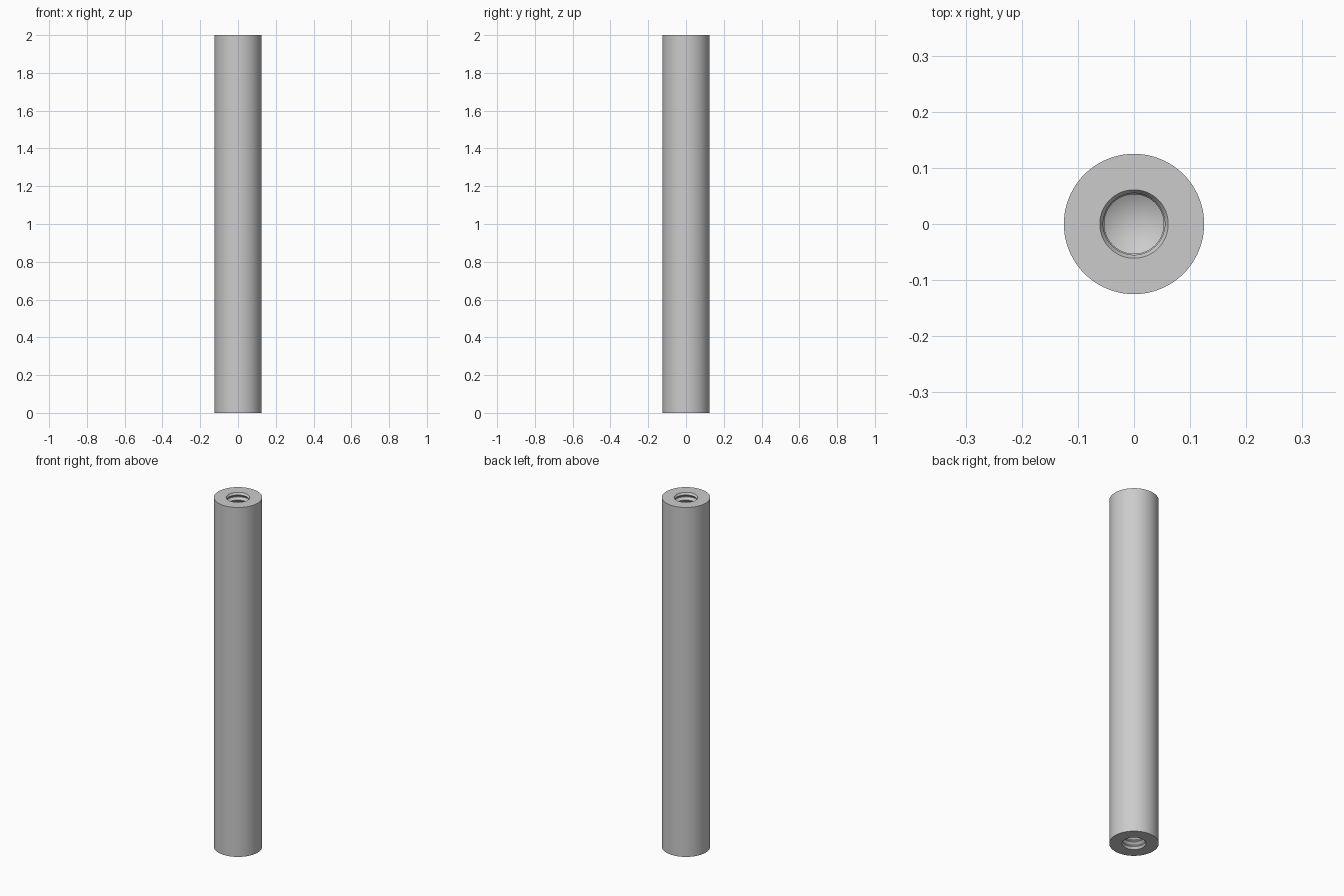
import bpy, bmesh, math

if "Cube" in bpy.data.objects:
    bpy.data.objects.remove(bpy.data.objects["Cube"])

R, H = 0.125, 2.0             # rod
MINOR, MAJOR = 0.055, 0.067   # thread crest and root radii
PITCH, TURNS = 0.031, 12      # thread rings per end
DRILL = 0.053                 # plain bore below the thread
SIDES = 96


def hole_profile():
    """(radius, depth) points from the mouth of a tapped hole to its tip."""
    pts = [(0.061, 0.0), (MINOR, 0.010)]
    d = 0.013
    for _ in range(TURNS):
        pts += [(MINOR, d), (MAJOR, d + 0.012),
                (MAJOR, d + 0.016), (MINOR, d + 0.028)]
        d += PITCH
    # drilled bore and conical tip
    pts += [(DRILL, d), (DRILL, d + 0.06), (0.0, d + 0.06 + DRILL * 0.6)]
    return pts


def lathe(name, profile):
    bm = bmesh.new()
    verts = [bm.verts.new((r, 0, z)) for r, z in profile]
    edges = [bm.edges.new(pair) for pair in zip(verts, verts[1:])]
    bmesh.ops.spin(bm, geom=verts + edges, cent=(0, 0, 0), axis=(0, 0, 1),
                   angle=math.tau, steps=SIDES, use_duplicate=False)
    bmesh.ops.remove_doubles(bm, verts=bm.verts, dist=1e-5)
    bmesh.ops.recalc_face_normals(bm, faces=bm.faces)
    mesh = bpy.data.meshes.new(name)
    bm.to_mesh(mesh)
    bm.free()
    obj = bpy.data.objects.new(name, mesh)
    bpy.context.collection.objects.link(obj)
    return obj


# Round standoff with a blind threaded hole in each end
hole = hole_profile()
bottom = [(r, d) for r, d in reversed(hole)]
top = [(r, H - d) for r, d in hole]
rod = lathe("threaded_standoff", bottom + [(R, 0), (R, H)] + top)

bpy.context.view_layer.objects.active = rod
rod.select_set(True)
bpy.ops.object.shade_smooth_by_angle(angle=math.radians(25))
